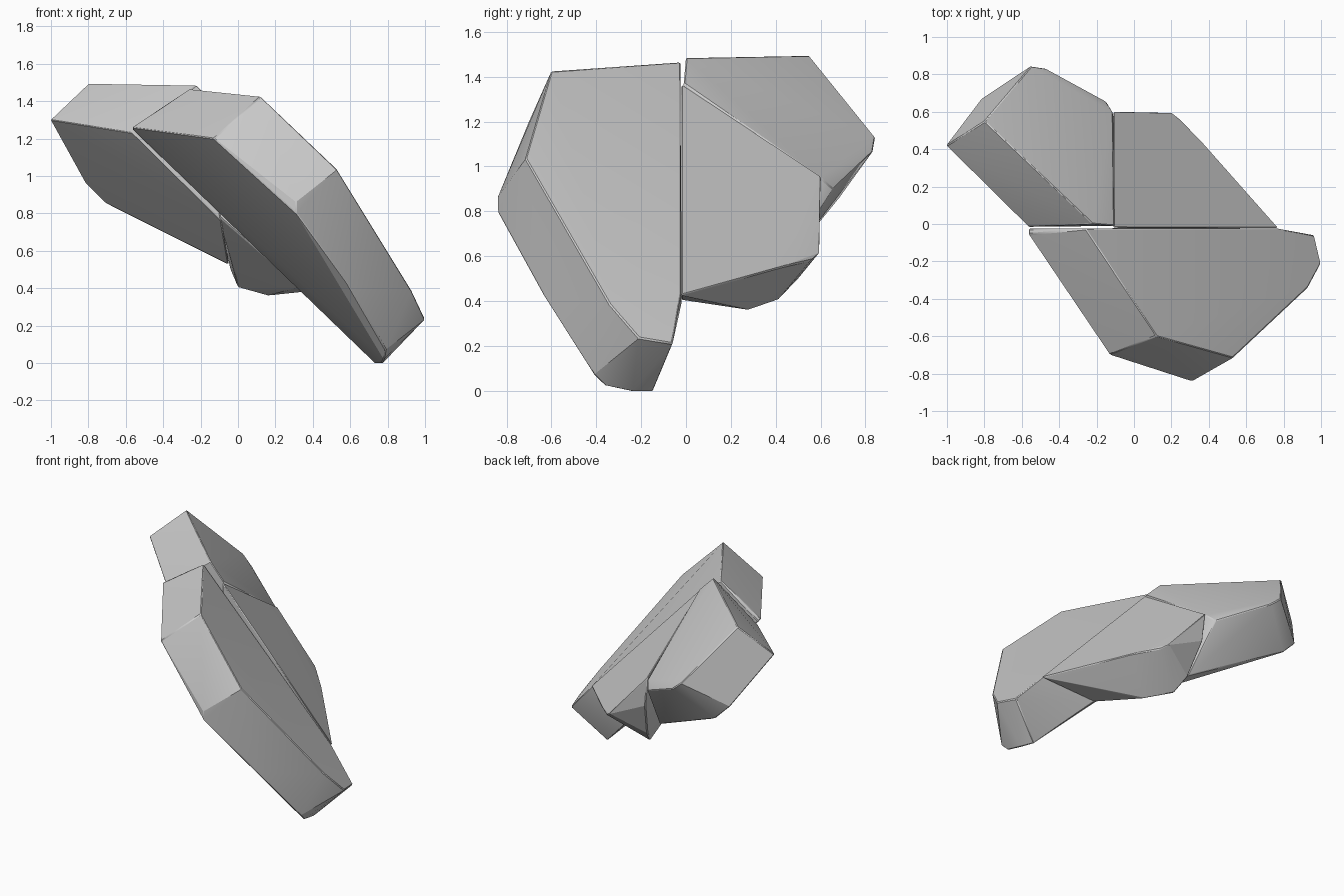
import bpy, bmesh
from math import radians


def chunk(name, outer, inner, bevel=0.006):
    """Faceted stone slab: hull of its outer and inner outlines, worn edges."""
    bm = bmesh.new()
    for p in outer + inner:
        bm.verts.new(p)
    bmesh.ops.convex_hull(bm, input=bm.verts[:])
    loose = [v for v in bm.verts if not v.link_faces]
    bmesh.ops.delete(bm, geom=loose, context='VERTS')
    bmesh.ops.dissolve_limit(bm, angle_limit=radians(3),
                             verts=bm.verts[:], edges=bm.edges[:])
    bmesh.ops.recalc_face_normals(bm, faces=bm.faces[:])
    mesh = bpy.data.meshes.new(name)
    bm.to_mesh(mesh)
    bm.free()
    ob = bpy.data.objects.new(name, mesh)
    bpy.context.collection.objects.link(ob)
    mod = ob.modifiers.new("worn_edges", 'BEVEL')
    mod.width = bevel
    mod.segments = 1
    mod.limit_method = 'ANGLE'
    mod.angle_limit = radians(35)
    bpy.context.view_layer.objects.active = ob
    ob.select_set(True)
    bpy.ops.object.shade_smooth_by_angle(angle=radians(20))
    ob.select_set(False)
    return ob


# Long front slab
chunk("front_slab",
      [(-0.26, -0.025, 1.465), (0.12, -0.60, 1.425), (0.53, -0.715, 1.035),
       (0.77, -0.50, 0.65), (0.93, -0.34, 0.385), (1.00, -0.21, 0.235),
       (0.965, -0.06, 0.21), (0.775, -0.025, 0.42)],
      [(-0.565, -0.025, 1.25), (-0.565, -0.055, 1.26), (-0.13, -0.70, 1.20),
       (0.31, -0.84, 0.86), (0.31, -0.84, 0.80), (0.60, -0.62, 0.40),
       (0.79, -0.41, 0.07), (0.78, -0.36, 0.02), (0.77, -0.24, -0.005),
       (0.735, -0.15, -0.005), (0.34, -0.02, 0.39)])

# Upper rear slab
chunk("upper_rear_slab",
      [(-0.22, 0.0, 1.485), (-0.80, 0.55, 1.495), (-0.55, 0.845, 1.13),
       (-0.48, 0.835, 1.07), (-0.15, 0.655, 0.90), (-0.115, 0.60, 0.95),
       (-0.105, -0.01, 1.37)],
      [(-0.565, -0.015, 1.23), (-1.005, 0.42, 1.30), (-0.82, 0.665, 0.965),
       (-0.71, 0.68, 0.855), (-0.10, 0.44, 0.56), (-0.05, 0.26, 0.525),
       (-0.09, -0.01, 0.76)])

# Lower rear slab
chunk("lower_rear_slab",
      [(-0.11, -0.02, 1.37), (-0.11, 0.60, 0.96), (0.20, 0.595, 0.615),
       (0.25, 0.555, 0.58), (0.38, 0.425, 0.55), (0.775, -0.022, 0.425)],
      [(-0.10, -0.02, 0.78), (-0.09, 0.595, 0.75), (-0.04, 0.50, 0.50),
       (0.00, 0.41, 0.405), (0.16, 0.28, 0.36), (0.33, -0.02, 0.405)])
